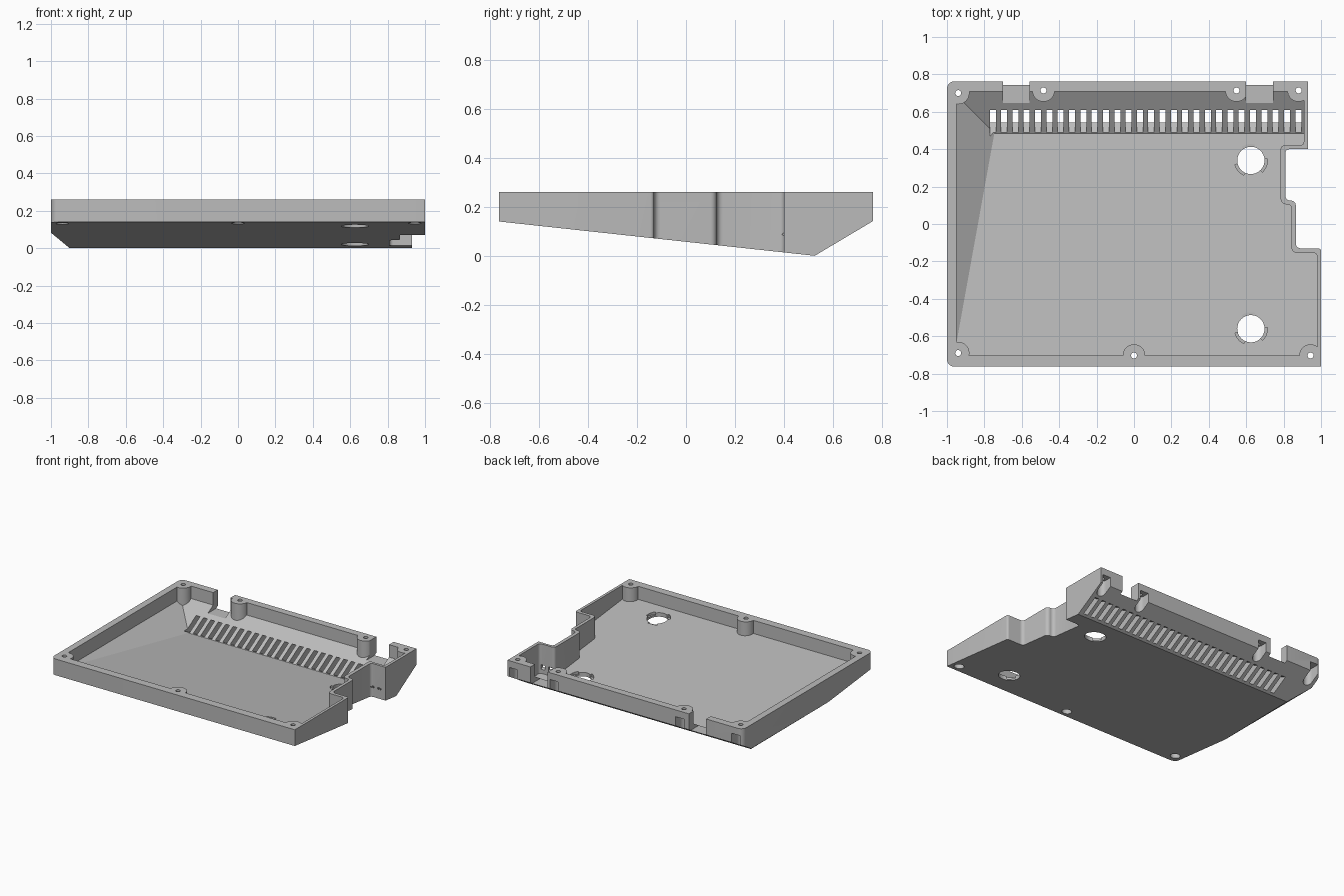
import bpy, bmesh, math
from mathutils import Vector

cube = bpy.data.objects.get("Cube")
if cube:
    bpy.data.objects.remove(cube)

grey = bpy.data.materials.new("plain grey")
grey.use_nodes = True
grey.diffuse_color = (0.5, 0.5, 0.5, 1)
grey.node_tree.nodes["Principled BSDF"].inputs["Base Color"].default_value = (0.5, 0.5, 0.5, 1)

TOP = 0.26


def rounded(corners, steps=5):
    """Outline from (x, y, radius) corners."""
    out = []
    for i, (x, y, r) in enumerate(corners):
        p = Vector((x, y))
        if r == 0:
            out.append(p)
            continue
        a = (Vector(corners[i - 1][:2]) - p).normalized()
        b = (Vector(corners[(i + 1) % len(corners)][:2]) - p).normalized()
        for k in range(steps + 1):
            t = k / steps * math.pi / 2
            out.append(p + a * r * (1 - math.sin(t)) + b * r * (1 - math.cos(t)))
    return out


def add_prism(bm, outline, low, high, place=lambda u, v, w: (u, v, w)):
    """Extrude an outline from low to high."""
    a = [bm.verts.new(place(u, v, low)) for u, v in outline]
    b = [bm.verts.new(place(u, v, high)) for u, v in outline]
    n = len(a)
    faces = [bm.faces.new(a), bm.faces.new(b)]
    faces += [bm.faces.new((a[i], a[(i + 1) % n], b[(i + 1) % n], b[i])) for i in range(n)]
    bmesh.ops.recalc_face_normals(bm, faces=faces)


def add_cylinder(bm, x, y, r, low, high, n=24):
    ring = [(x + r * math.cos(k * math.tau / n), y + r * math.sin(k * math.tau / n)) for k in range(n)]
    add_prism(bm, ring, low, high)


def add_box(bm, x0, x1, y0, y1, z0, z1):
    add_prism(bm, [(x0, y0), (x1, y0), (x1, y1), (x0, y1)], z0, z1)


def clip(bm, point, normal):
    """Remove everything on the normal's side of a plane and cap the cut."""
    cut = bmesh.ops.bisect_plane(bm, geom=bm.verts[:] + bm.edges[:] + bm.faces[:], dist=1e-5,
                                 plane_co=point, plane_no=normal, clear_outer=True)
    edges = [e for e in cut["geom_cut"] if isinstance(e, bmesh.types.BMEdge)]
    bmesh.ops.holes_fill(bm, edges=edges, sides=0)
    bmesh.ops.recalc_face_normals(bm, faces=bm.faces)


def finish(bm, name):
    mesh = bpy.data.meshes.new(name)
    bm.to_mesh(mesh)
    bm.free()
    mesh.materials.append(grey)
    ob = bpy.data.objects.new(name, mesh)
    bpy.context.collection.objects.link(ob)
    return ob


def subtract(target, cutter):
    bpy.context.view_layer.objects.active = target
    mod = target.modifiers.new("cut", "BOOLEAN")
    mod.operation = "DIFFERENCE"
    mod.solver = "EXACT"
    mod.object = cutter
    bpy.ops.object.modifier_apply(modifier=mod.name)
    bpy.data.objects.remove(cutter)


# Outer shell: stepped outline with a wedge-shaped underside
bm = bmesh.new()
add_prism(bm, rounded([(-1, -.763, .04), (1, -.763, 0), (1, -.13, .015), (.865, -.13, .025),
                       (.865, .125, .025), (.81, .125, .025), (.81, .4, .02), (.93, .4, 0),
                       (.93, .763, 0), (-1, .763, .04)]), -.2, TOP)
clip(bm, (0, .525, 0), (0, -.1085, -1))
clip(bm, (0, .525, 0), (0, .596, -1))
clip(bm, (-.9, 0, 0), (-.83, 0, -1))
tray = finish(bm, "tray")

# Cavity: inset outline with sloped floors
bm = bmesh.new()
add_prism(bm, rounded([(-.95, -.703, .02), (.98, -.703, .02), (.98, -.155, .02), (.842, -.155, .03),
                       (.842, .105, .02), (.784, .105, .03), (.784, .42, .02), (.908, .42, .02),
                       (.908, .709, .02), (-.95, .709, .02)]), -.2, TOP + .1)
clip(bm, (0, .485, .034), (0, -.1085, -1))
clip(bm, (0, .485, .034), (0, .596, -1))
clip(bm, (-.75, 0, .036), (-.6, 0, -1))
cavity = finish(bm, "cavity_cutter")

# Screw bosses stay solid inside the cavity
back_screws = [(-.94, .70), (-.484, .714), (.548, .714), (.88, .714)]
front_screws = [(-.94, -.69), (0, -.703), (.944, -.703)]
for x, y in back_screws + front_screws:
    bm = bmesh.new()
    add_cylinder(bm, x, y, .06, -.3, TOP + .2, 32)
    subtract(cavity, finish(bm, "boss"))
subtract(tray, cavity)

# Screw holes, with recesses from below that open through the back wall
bm = bmesh.new()
for x, y in back_screws + front_screws:
    add_cylinder(bm, x, y, .016, -.1, TOP + .1, 16)
subtract(tray, finish(bm, "screw_hole_cutter"))
bm = bmesh.new()
for x, y in front_screws:
    add_cylinder(bm, x, y, .034, -.1, .2)
for x, y in back_screws:
    arc = [(x + .034 * math.cos(t * math.pi / 12), y - .034 * math.sin(t * math.pi / 12)) for t in range(13)]
    add_prism(bm, arc + [(x - .034, .85), (x + .034, .85)], -.1, .21)
subtract(tray, finish(bm, "screw_recess_cutter"))

# Cable gaps in the back wall
bm = bmesh.new()
for x in (-.70, .60):
    add_box(bm, x, x + .142, .62, .9, .13, TOP + .1)
subtract(tray, finish(bm, "cable_gap_cutter"))

# Row of slanted vent slots
bm = bmesh.new()
slot = [(.39, .087), (.51, .159), (.81, .009), (.69, -.063)]
for i in range(28):
    x = -.755 + i * .0605
    add_prism(bm, slot, x - .016, x + .016, lambda u, v, w: (w, u, v))
subtract(tray, finish(bm, "vent_cutter"))

# Round floor openings with three wider arcs
for y, floor in ((.34, .02), (-.56, .118)):
    bm = bmesh.new()
    add_cylinder(bm, .625, y, .073, -.1, .24, 32)
    subtract(tray, finish(bm, "opening_cutter"))
    bm = bmesh.new()
    for k in range(3):
        angles = [math.radians(75 + 120 * k + s * 10) for s in range(6)]
        sector = [(.625 + r * math.cos(t), y + r * math.sin(t))
                  for r, ts in ((.065, angles), (.088, angles[::-1])) for t in ts]
        add_prism(bm, sector, floor + .016, .24)
    subtract(tray, finish(bm, "opening_arc_cutter"))

bpy.ops.object.select_all(action="DESELECT")
tray.select_set(True)
bpy.context.view_layer.objects.active = tray
bpy.ops.object.shade_smooth_by_angle(angle=math.radians(25))
